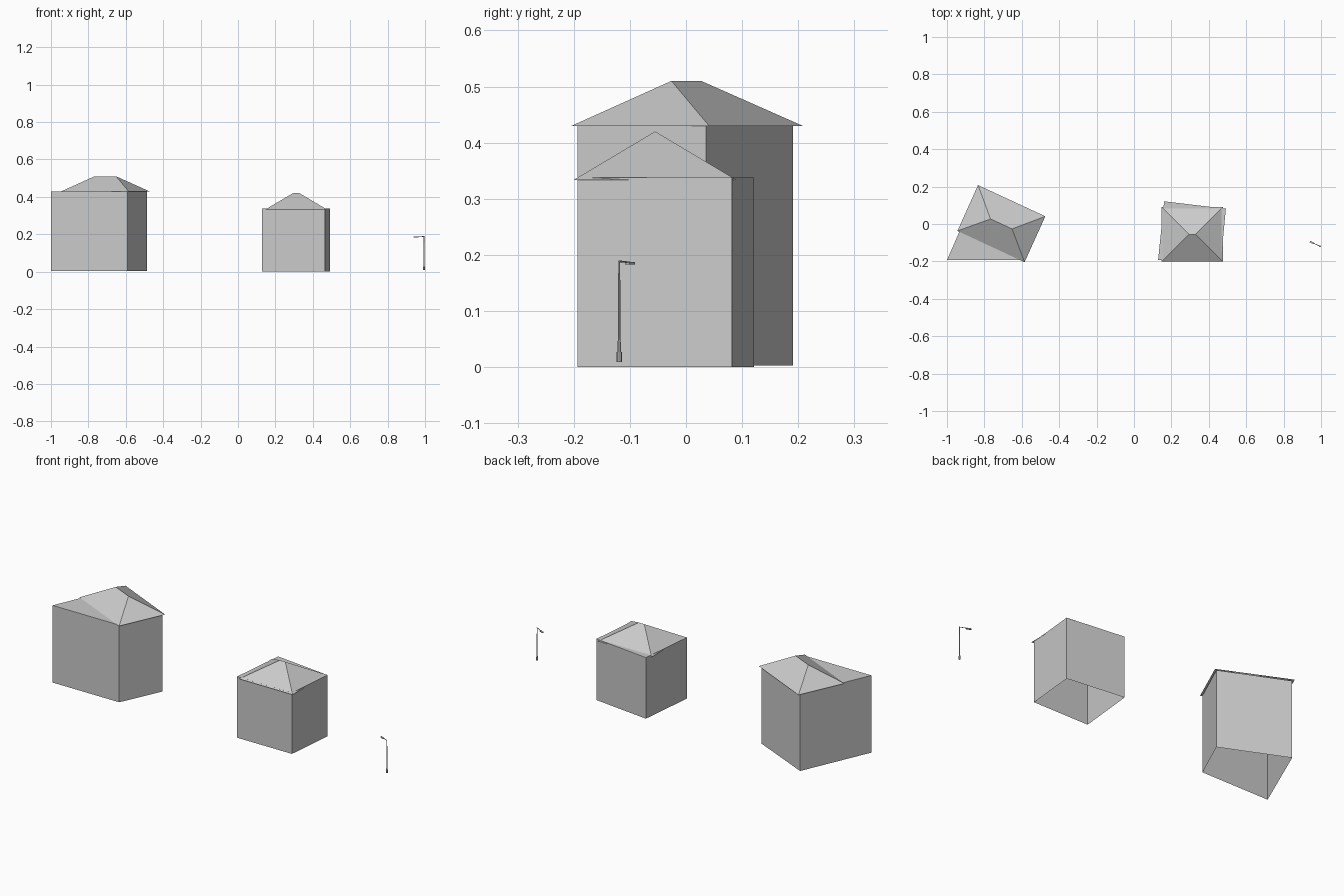
import bpy, math
from mathutils import Vector

if "Cube" in bpy.data.objects:
    bpy.data.objects.remove(bpy.data.objects["Cube"])


def make(name, verts, faces):
    me = bpy.data.meshes.new(name)
    me.from_pydata(verts, [], faces)
    me.update()
    ob = bpy.data.objects.new(name, me)
    bpy.context.collection.objects.link(ob)
    return ob


def walls(name, plan, z0, z1):
    # extruded footprint with a flat top and an open bottom
    n = len(plan)
    verts = [(x, y, z) for z in (z0, z1) for x, y in plan]
    faces = [(i, (i + 1) % n, n + (i + 1) % n, n + i) for i in range(n)]
    make(name, verts, faces + [tuple(range(n, 2 * n))])


def hip_roof(name, eaves, ridge, z0, z1):
    # eaves counter-clockwise; first eave edge runs along the ridge
    verts = [(x, y, z0) for x, y in eaves] + [(x, y, z1) for x, y in ridge]
    make(name, verts, [(0, 1, 5, 4), (1, 2, 5), (2, 3, 4, 5), (3, 0, 4)])


def tube(name, a, b, r0, r1, sides=8):
    # tapered rod between two points
    a, b = Vector(a), Vector(b)
    bpy.ops.mesh.primitive_cone_add(vertices=sides, radius1=r0, radius2=r1,
                                    depth=(b - a).length, location=(a + b) / 2)
    ob = bpy.context.object
    ob.name = name
    ob.rotation_euler = (b - a).to_track_quat('Z', 'Y').to_euler()
    return ob


# large house
walls("large_house_walls",
      [(-1.0, -0.193), (-0.592, -0.193), (-0.487, 0.036), (-0.832, 0.191)], 0.003, 0.43)
hip_roof("large_house_roof",
         [(-0.944, -0.037), (-0.585, -0.204), (-0.474, 0.041), (-0.834, 0.208)],
         [(-0.767, 0.027), (-0.652, -0.026)], 0.43, 0.51)

# small house
walls("small_house_walls",
      [(0.129, -0.193), (0.465, -0.193), (0.491, 0.082), (0.161, 0.121)], 0.0, 0.338)
hip_roof("small_house_roof",
         [(0.147, -0.201), (0.475, -0.201), (0.475, 0.091), (0.147, 0.091)],
         [(0.294, -0.055), (0.328, -0.055)], 0.333, 0.42)

# street lamp: base, tapered pole, arm and head
px, py = 0.9945, -0.119
ang = math.atan2(0.025, -0.054)
dx, dy = math.cos(ang), math.sin(ang)


def along(d, z):
    return (px + dx * d, py + dy * d, z)


tube("lamp_base", along(0, 0.009), along(0, 0.027), 0.0048, 0.0048)
tube("lamp_pole_foot", along(0, 0.027), along(0, 0.05), 0.0035, 0.0025)
tube("lamp_pole", along(0, 0.05), along(0, 0.19), 0.0025, 0.0016)
tube("lamp_arm", along(-0.001, 0.1885), along(0.045, 0.1865), 0.0016, 0.0014)
bpy.ops.mesh.primitive_cube_add(size=1, location=along(0.046, 0.185))
head = bpy.context.object
head.name = "lamp_head"
head.scale = (0.026, 0.008, 0.005)
head.rotation_euler = (0, 0, ang)
